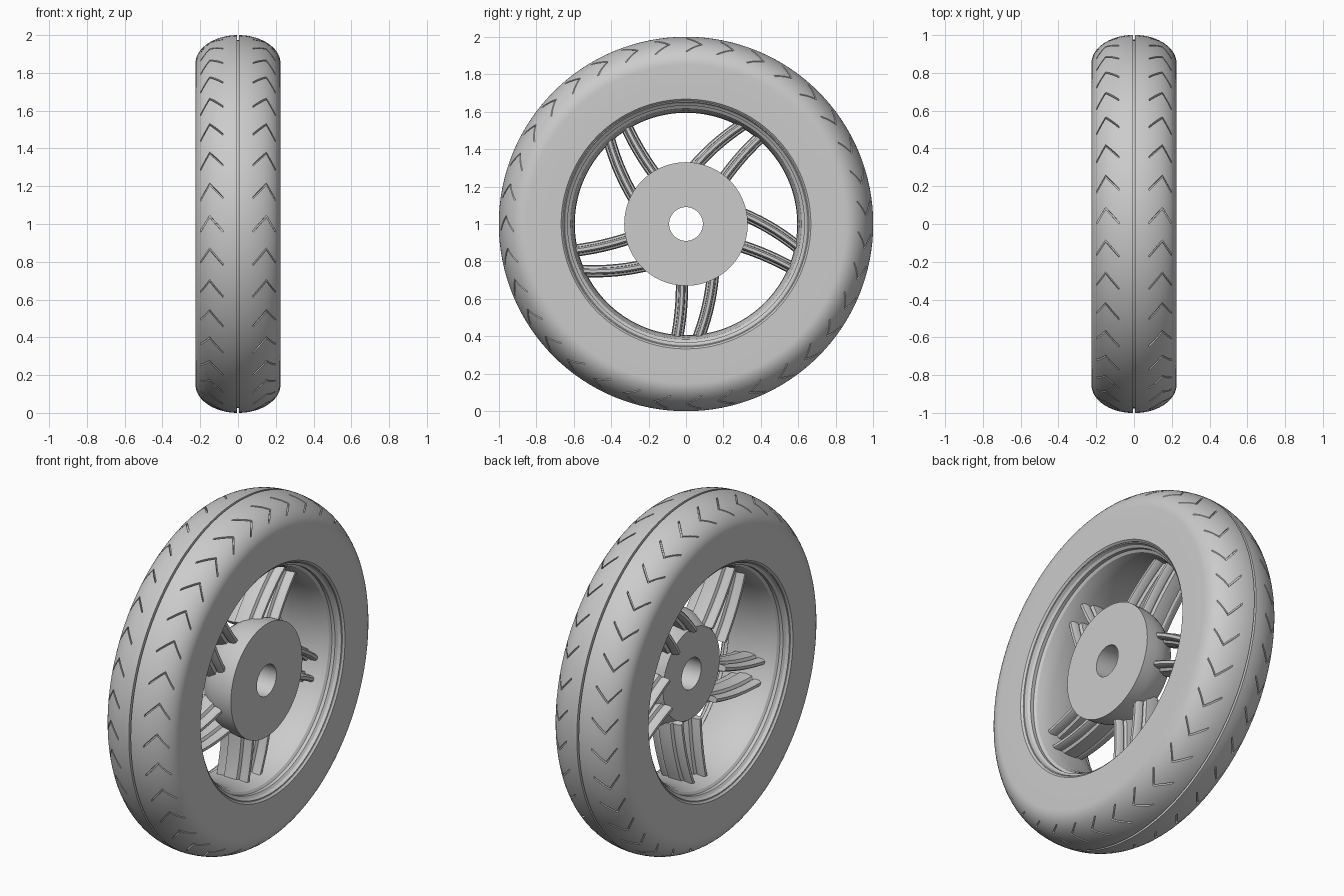
import bpy, bmesh
from math import cos, sin, pi, radians, sqrt
from mathutils import Vector

cube = bpy.data.objects.get("Cube")
if cube:
    bpy.data.objects.remove(cube, do_unlink=True)

grey = bpy.data.materials.new("light_grey")
grey.use_nodes = True
colour = (0.6, 0.6, 0.6, 1)
grey.diffuse_color = colour
for node in grey.node_tree.nodes:
    if node.type == 'BSDF_PRINCIPLED':
        node.inputs["Base Color"].default_value = colour

AXLE = 1.0          # height of the wheel centre
HALF = 0.225        # half width of the tyre
SHOULDER = 0.85     # radius where the sidewall starts to round over


def polar(x, r, a):
    """Point at axial position x, radius r and angle a around the axle."""
    return Vector((x, r * cos(a), AXLE + r * sin(a)))


def finish(name, bm):
    bmesh.ops.recalc_face_normals(bm, faces=bm.faces)
    mesh = bpy.data.meshes.new(name)
    bm.to_mesh(mesh)
    bm.free()
    mesh.materials.append(grey)
    ob = bpy.data.objects.new(name, mesh)
    bpy.context.collection.objects.link(ob)
    return ob


def smooth(ob, angle=35):
    bpy.ops.object.select_all(action='DESELECT')
    ob.select_set(True)
    bpy.context.view_layer.objects.active = ob
    bpy.ops.object.shade_smooth_by_angle(angle=radians(angle))


def bridge(bm, a, b):
    n = len(a)
    for i in range(n):
        bm.faces.new((a[i], a[(i + 1) % n], b[(i + 1) % n], b[i]))


def lathe(name, profile, steps=128):
    """Turn a closed (x, radius) profile around the axle."""
    bm = bmesh.new()
    rings = [[bm.verts.new(polar(x, r, 2 * pi * k / steps)) for x, r in profile]
             for k in range(steps)]
    for k in range(steps):
        bridge(bm, rings[k], rings[(k + 1) % steps])
    return finish(name, bm)


def crown(x):
    """Radius of the tyre surface at axial position x."""
    return SHOULDER + (1 - SHOULDER) * sqrt(max(0, 1 - (x / HALF) ** 2))


# Tyre: flat sidewalls, rounded crown and a narrow centre groove
half_arc = [HALF * cos(pi / 2 * k / 18) for k in range(18)]
right = [(0.19, 0.655), (0.215, 0.657), (HALF, 0.667), (HALF, 0.75)]
right += [(x, crown(x)) for x in half_arc]
right += [(0.006, 1.0), (0.004, 0.975)]
tyre = lathe("tyre", right + [(-x, r) for x, r in reversed(right)])

# Tread: slim chevron grooves cut along both shoulders
CHEVRON = [(0.198, -2.4), (0.15, 2.4), (0.08, -2.2)]
COUNT = 35
bm = bmesh.new()
for side in (1, -1):
    for k in range(COUNT):
        base = 2 * pi * (k + 0.5) / COUNT
        sections = []
        for x, deg in CHEVRON:
            # angle falls from the front, over the top, to the back
            a = base - radians(deg)
            r = crown(x)
            sections.append([bm.verts.new(polar(side * x, r + dr, a + da))
                             for dr, da in ((-0.014, -0.006), (-0.014, 0.006),
                                            (0.02, 0.006), (0.02, -0.006))])
        bridge(bm, sections[0], sections[1])
        bridge(bm, sections[1], sections[2])
        bm.faces.new(sections[0])
        bm.faces.new(sections[2])
cutter = finish("tread_cutter", bm)
cutter.hide_render = True
cut = tyre.modifiers.new("tread", 'BOOLEAN')
cut.operation = 'DIFFERENCE'
cut.solver = 'EXACT'
cut.object = cutter
bpy.context.view_layer.objects.active = tyre
tyre.select_set(True)
bpy.ops.object.modifier_apply(modifier=cut.name)
bpy.data.objects.remove(cutter, do_unlink=True)
smooth(tyre)

# Rim: shallow barrel with a stepped lip on each edge
lip = [(0.212, 0.664), (0.212, 0.652), (0.195, 0.645), (0.185, 0.632), (0.165, 0.632),
       (0.155, 0.618), (0.12, 0.605), (0.07, 0.597), (0.0, 0.594)]
rim = lathe("rim", lip + [(-x, r) for x, r in reversed(lip[:-1])])
smooth(rim, 30)

# Hub: offset drum with a rounded, narrower back and an axle hole
hub = lathe("hub", [(0.185, 0.09), (0.185, 0.33), (0.12, 0.328), (0.07, 0.32),
                    (0.03, 0.306), (0.0, 0.288), (-0.035, 0.262), (-0.035, 0.09)], 96)
smooth(hub, 30)

# Spokes: five pairs of ribbed bars, (axial, tangential) section
RIB = [(0.10, 0.008), (0.088, 0.016), (0.06, 0.018), (0.048, 0.012), (0.04, 0.028),
       (0.0, 0.033)]
top = RIB + [(-x, t) for x, t in reversed(RIB[:-1])]
SECTION = top + [(x, -t) for x, t in reversed(top)]


def spoke(name, start, end, bow, turn):
    """Bar from start to end (radius, degrees), bent sideways by bow."""
    p, q = [polar(0, r, radians(d + turn)) for r, d in (start, end)]
    along = (q - p).normalized()
    across = Vector((1, 0, 0)).cross(along)
    bm = bmesh.new()
    steps = 8
    rings = []
    for k in range(steps + 1):
        f = k / steps
        c = p.lerp(q, f) + across * (bow * 4 * f * (1 - f))
        c.x = 0.02 * (1 - f)
        rings.append([bm.verts.new(c + Vector((x, 0, 0)) + across * t)
                      for x, t in SECTION])
    for a, b in zip(rings, rings[1:]):
        bridge(bm, a, b)
    bm.faces.new(rings[0])
    bm.faces.new(rings[-1])
    smooth(finish(name, bm), 30)


for n in range(5):
    spoke(f"swept_spoke_{n + 1}", (0.27, 87), (0.606, 60.5), 0.015, 72 * n)
    spoke(f"straight_spoke_{n + 1}", (0.26, 49), (0.606, 49.5), 0.01, 72 * n)
